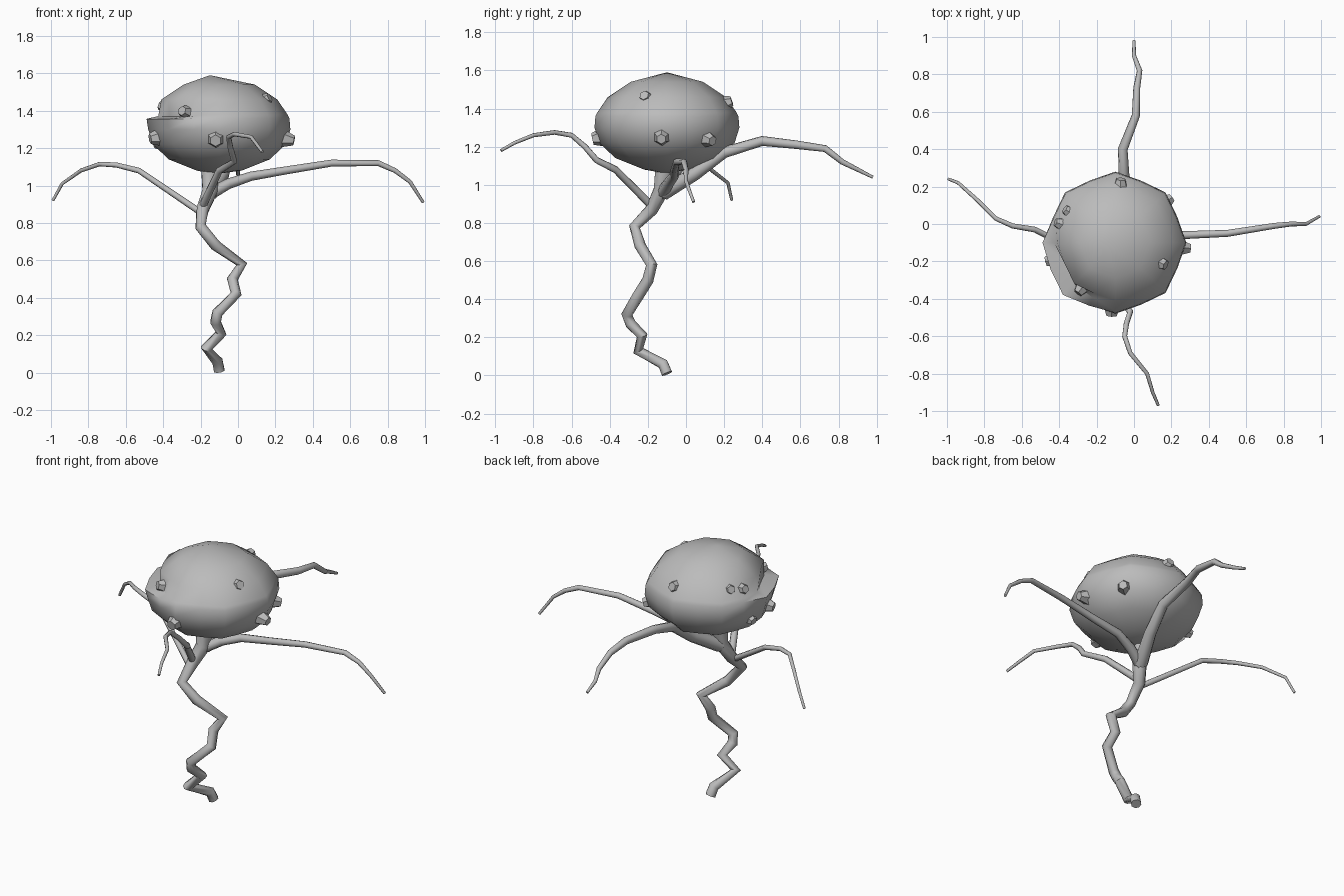
import bpy
import bmesh
import math
from mathutils import Vector

default_cube = bpy.data.objects.get("Cube")
if default_cube:
    bpy.data.objects.remove(default_cube, do_unlink=True)

# One plain grey for the whole creature
grey = bpy.data.materials.new("plain grey")
grey.use_nodes = True
grey.diffuse_color = (0.5, 0.5, 0.5, 1)
grey.node_tree.nodes["Principled BSDF"].inputs["Base Color"].default_value = (0.5, 0.5, 0.5, 1)


def finish(obj, angle):
    """Give an object its colour and smooth shading."""
    obj.data.materials.clear()
    obj.data.materials.append(grey)
    bpy.ops.object.select_all(action='DESELECT')
    obj.select_set(True)
    bpy.context.view_layer.objects.active = obj
    bpy.ops.object.shade_smooth_by_angle(angle=math.radians(angle))


def mesh_object(name, bm, angle):
    bmesh.ops.recalc_face_normals(bm, faces=bm.faces)
    mesh = bpy.data.meshes.new(name)
    bm.to_mesh(mesh)
    bm.free()
    obj = bpy.data.objects.new(name, mesh)
    bpy.context.collection.objects.link(obj)
    finish(obj, angle)


def tube(name, points, radius_at):
    """Tapered eight-sided tube along a path."""
    curve = bpy.data.curves.new(name, 'CURVE')
    curve.dimensions = '3D'
    curve.bevel_depth = 1.0
    curve.bevel_resolution = 2
    curve.use_fill_caps = True
    spline = curve.splines.new('POLY')
    spline.points.add(len(points) - 1)
    for i, (point, co) in enumerate(zip(spline.points, points)):
        point.co = (*co, 1)
        point.radius = radius_at(i / (len(points) - 1))
    obj = bpy.data.objects.new(name, curve)
    bpy.context.collection.objects.link(obj)
    bpy.ops.object.select_all(action='DESELECT')
    obj.select_set(True)
    bpy.context.view_layer.objects.active = obj
    bpy.ops.object.convert(target='MESH')
    finish(bpy.context.view_layer.objects.active, 60)


# Crooked stalk, flaring where it meets the body
stalk_path = [
    (-.1, -.1, .01), (-.11, -.12, .06), (-.17, -.25, .13), (-.09, -.23, .21),
    (-.12, -.29, .27), (-.11, -.31, .32), (-.01, -.25, .42), (-.03, -.2, .5),
    (.02, -.18, .58), (-.12, -.24, .68), (-.2, -.27, .78), (-.19, -.18, .87),
    (-.15, -.13, .97), (-.15, -.11, 1.12),
]
tube("stalk", stalk_path, lambda t: 0.03 + 0.022 * max(0, t - 0.8) / 0.2)

# Four drooping tendrils, named by the model's own sides
tendrils = {
    "left_tendril": (0.034, [
        (-.16, -.13, .95), (-.05, -.09, 1.01), (.07, -.06, 1.05), (.25, -.06, 1.08),
        (.5, -.05, 1.12), (.75, -.01, 1.12), (.84, 0, 1.08), (.92, 0, 1.02), (.99, .04, .91)]),
    "right_tendril": (0.018, [
        (-.19, -.2, .85), (-.53, -.03, 1.08), (-.65, -.01, 1.11), (-.74, .03, 1.115),
        (-.84, .13, 1.08), (-.94, .22, 1.01), (-.99, .24, .92)]),
    "front_tendril": (0.022, [
        (-.19, -.18, .89), (-.1, -.37, 1.08), (-.02, -.47, 1.13), (-.04, -.53, 1.2),
        (-.05, -.6, 1.26), (-.02, -.69, 1.275), (.07, -.8, 1.26), (.1, -.9, 1.22), (.13, -.97, 1.18)]),
    "back_tendril": (0.043, [
        (-.15, -.12, .96), (-.08, .05, 1.06), (-.05, .2, 1.17), (-.06, .4, 1.23),
        (.01, .58, 1.21), (.015, .73, 1.19), (.03, .82, 1.12), (0, .9, 1.08), (0, .98, 1.04)]),
}
for name, (thickness, path) in tendrils.items():
    tube(name, path, lambda t: thickness + (0.008 - thickness) * t ** 0.75)

# Squat faceted body: rings of (height, radius) with an octagonal outline
center = Vector((-0.1, -0.1, 1.32))
segments = 16
rings = [(1.08, .12), (1.14, .27), (1.22, .355), (1.3, .38), (1.36, .375),
         (1.38, .365), (1.46, .31), (1.54, .19)]
LIP, BROW = 4, 5
mouth = {8: 0.7, 9: 1.0, 10: 1.0, 11: 0.5}   # mouth depth by segment

bm = bmesh.new()
loops = []
for level, (z, radius) in enumerate(rings):
    loop = []
    for i in range(segments):
        angle = math.tau * i / segments
        r = radius * (1 if i % 2 == 0 else 0.945)
        height = z
        depth = mouth.get(i, 0)
        if level == LIP:
            r += 0.02 * depth
            height -= 0.005 * depth
        elif level == BROW:
            r -= 0.055 * depth
            height -= 0.012 * depth
        loop.append(bm.verts.new((center.x + r * math.cos(angle),
                                  center.y + r * math.sin(angle), height)))
    loops.append(loop)
for lower, upper in zip(loops, loops[1:]):
    for i in range(segments):
        j = (i + 1) % segments
        bm.faces.new((lower[i], lower[j], upper[j], upper[i]))
for loop, tip in ((loops[0], (-.13, -.11, 1.06)), (loops[-1], (-.15, -.1, 1.59))):
    apex = bm.verts.new(tip)
    for i in range(segments):
        bm.faces.new((loop[i], loop[(i + 1) % segments], apex))
mesh_object("body", bm, 60)

# Blunt nubs scattered over the body: tip position and size
nubs = [
    ((-.12, -.49, 1.24), 1.2), ((.3, -.13, 1.24), 1.0), ((.2, .14, 1.23), 1.0),
    ((.17, -.22, 1.47), 1.0), ((-.3, -.37, 1.4), 1.0), ((-.47, -.2, 1.25), 1.1),
    ((-.45, -.03, 1.22), 0.9), ((-.37, .08, 1.44), 0.9), ((-.42, .01, 1.43), 0.9),
    ((-.07, .24, 1.44), 1.0),
]
for number, (tip, size) in enumerate(nubs, 1):
    tip = Vector(tip)
    outward = (tip - center).normalized()
    turn = outward.to_track_quat('Z', 'Y').to_matrix().to_4x4()
    turn.translation = tip - outward * 0.045 * size
    bm = bmesh.new()
    bmesh.ops.create_cone(bm, cap_ends=True, segments=6, radius1=0.058 * size,
                          radius2=0.026 * size, depth=0.09 * size, matrix=turn)
    mesh_object(f"nub_{number}", bm, 50)
